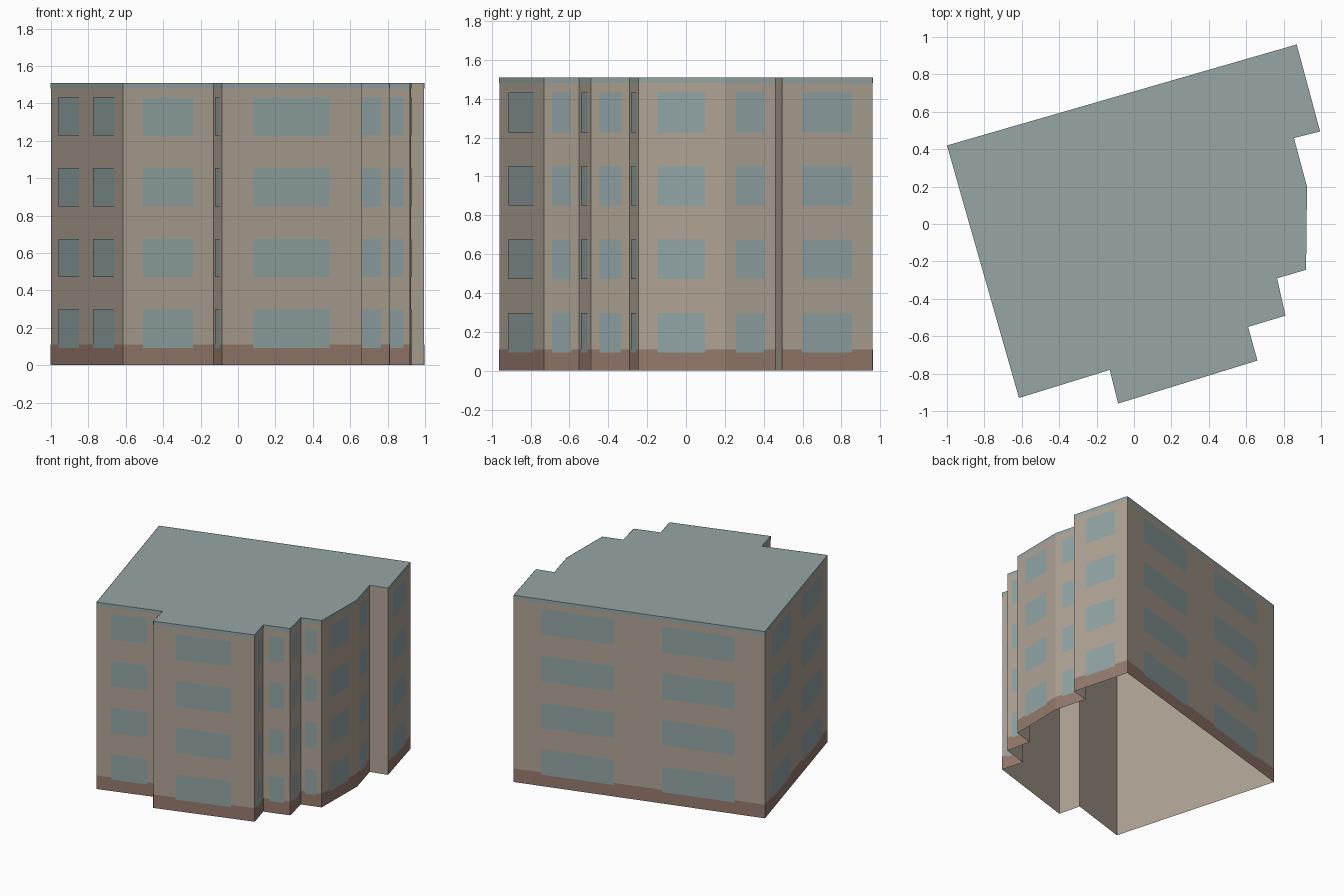
import bpy
import bmesh
from mathutils import Vector

cube = bpy.data.objects.get("Cube")
if cube:
    bpy.data.objects.remove(cube, do_unlink=True)

HEIGHT = 1.51
BASE_TOP = 0.11
EAVES_BOTTOM = 1.48
FLOORS, FLOOR_PITCH = 4, 0.378
SILL, WINDOW_HEIGHT = 0.093, 0.205

# Stepped footprint, anticlockwise from the back corner
FOOTPRINT = [Vector(p) for p in (
    (-1, .42), (-.615, -.93), (-.13, -.78), (-.085, -.96), (.66, -.73),
    (.61, -.55), (.81, -.49), (.765, -.29), (.92, -.245), (.925, .2),
    (.855, .46), (.995, .495), (.87, .96))]
BLANK_WALL = 10

# Window spans along each wall, as fractions of its length
PAIR = [(.11, .4), (.59, .88)]
SINGLE = [(.22, .77)]
WINDOWS = {i: SINGLE for i in range(len(FOOTPRINT))}
WINDOWS[0] = WINDOWS[12] = PAIR
WINDOWS[BLANK_WALL] = []


def material(name, rgb):
    mat = bpy.data.materials.new(name)
    mat.use_nodes = True
    mat.diffuse_color = (*rgb, 1)
    mat.node_tree.nodes["Principled BSDF"].inputs["Base Color"].default_value = (*rgb, 1)
    return mat


def finish(name, bm, mat):
    mesh = bpy.data.meshes.new(name)
    bm.to_mesh(mesh)
    bm.free()
    mesh.materials.append(mat)
    obj = bpy.data.objects.new(name, mesh)
    bpy.context.scene.collection.objects.link(obj)
    return obj


def wall_panel(bm, wall, start, end, low, high, proud):
    """Upright panel on one wall, set slightly in front of its surface."""
    a, b = FOOTPRINT[wall], FOOTPRINT[(wall + 1) % len(FOOTPRINT)]
    along = (b - a).normalized()
    out = Vector((along.y, -along.x)) * proud
    p, q = a.lerp(b, start) + out, a.lerp(b, end) + out
    corners = ((p, low), (q, low), (q, high), (p, high))
    bm.faces.new([bm.verts.new((v.x, v.y, z)) for v, z in corners])


plaster = material("beige plaster", (.43, .37, .30))
glass = material("blue grey glass", (.288, .371, .376))
roofing = material("grey green roofing", (.305, .381, .376))
brick = material("brown base", (.305, .195, .153))

# Wall shell, open underneath
bm = bmesh.new()
rings = [[bm.verts.new((p.x, p.y, z)) for p in FOOTPRINT] for z in (0, HEIGHT)]
for i in range(len(FOOTPRINT)):
    j = (i + 1) % len(FOOTPRINT)
    bm.faces.new((rings[0][i], rings[0][j], rings[1][j], rings[1][i]))
finish("walls", bm, plaster)

# Flat roof
bm = bmesh.new()
bm.faces.new([bm.verts.new((p.x, p.y, HEIGHT)) for p in FOOTPRINT])
finish("roof", bm, roofing)

# Painted base and eaves bands, skipping the blank wall
for name, mat, low, high in (("base_band", brick, 0, BASE_TOP),
                             ("eaves_band", roofing, EAVES_BOTTOM, HEIGHT)):
    bm = bmesh.new()
    for i in range(len(FOOTPRINT)):
        if i != BLANK_WALL:
            wall_panel(bm, i, 0, 1, low, high, .0015)
    finish(name, bm, mat)

# Windows on every floor
bm = bmesh.new()
for i, spans in WINDOWS.items():
    for start, end in spans:
        for floor in range(FLOORS):
            z = SILL + floor * FLOOR_PITCH
            wall_panel(bm, i, start, end, z, z + WINDOW_HEIGHT, .003)
finish("windows", bm, glass)
